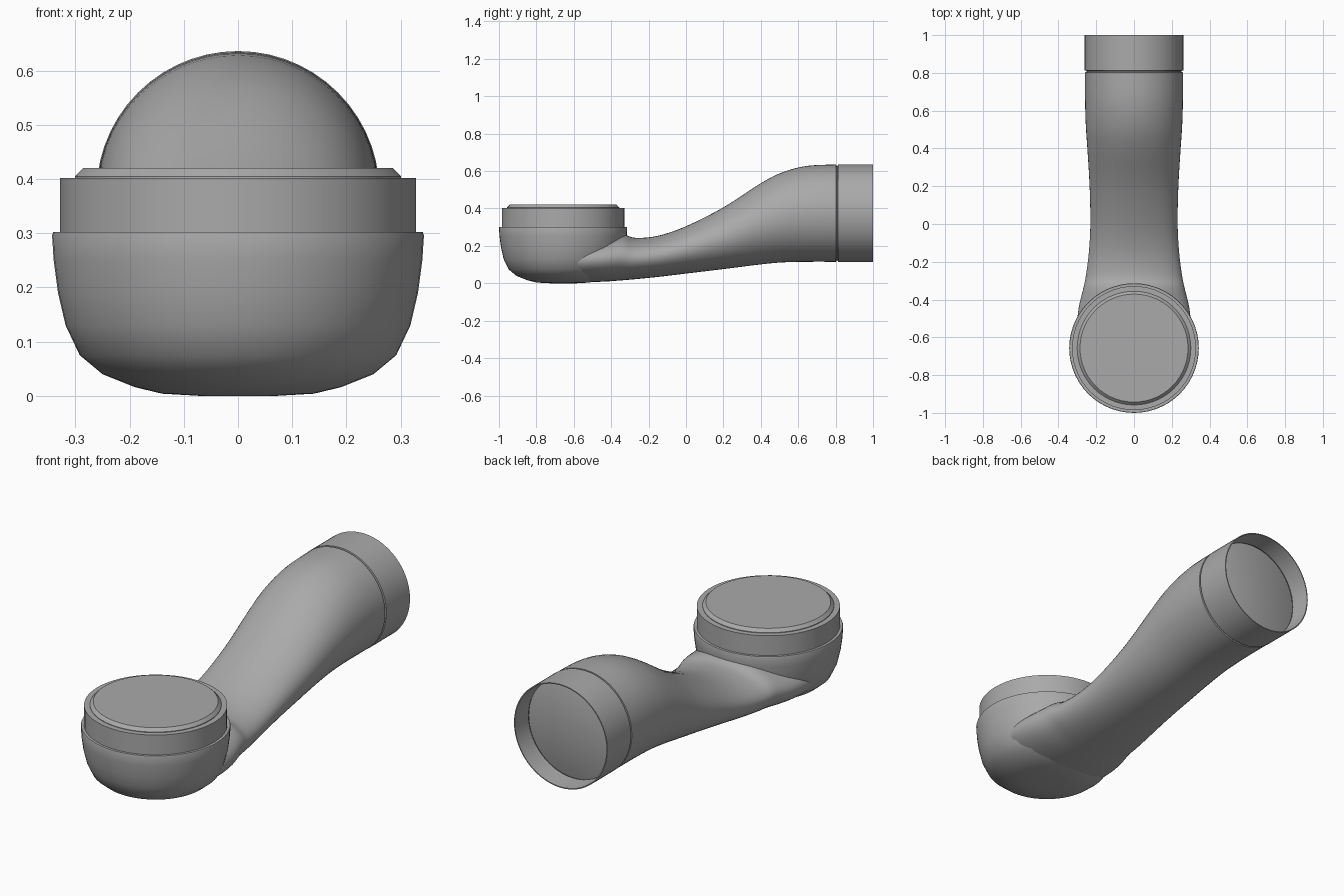
import bpy, bmesh, math
from mathutils import Matrix, Vector

if "Cube" in bpy.data.objects:
    bpy.data.objects.remove(bpy.data.objects["Cube"])

SIDES = 56
HEAD_Y = -0.657
PIPE_Z = 0.375

grey = bpy.data.materials.new("plain grey")
grey.use_nodes = True
colour = (0.4, 0.4, 0.4, 1)
grey.diffuse_color = colour
grey.node_tree.nodes["Principled BSDF"].inputs["Base Color"].default_value = colour


def skin(name, rings, cap_start=False, cap_end=False, angle=35):
    """Bridge a list of closed rings of points into a smooth-shaded object."""
    bm = bmesh.new()
    loops = [[bm.verts.new(p) for p in ring] for ring in rings]
    for a, b in zip(loops, loops[1:]):
        for i in range(SIDES):
            j = (i + 1) % SIDES
            bm.faces.new((a[i], a[j], b[j], b[i]))
    if cap_start:
        bm.faces.new(loops[0][::-1])
    if cap_end:
        bm.faces.new(loops[-1])
    mesh = bpy.data.meshes.new(name)
    bm.to_mesh(mesh)
    bm.free()
    mesh.materials.append(grey)
    obj = bpy.data.objects.new(name, mesh)
    bpy.context.collection.objects.link(obj)
    bpy.ops.object.select_all(action='DESELECT')
    obj.select_set(True)
    bpy.context.view_layer.objects.active = obj
    bpy.ops.object.shade_smooth_by_angle(angle=math.radians(angle))
    return obj


def turned(name, profile, place, **caps):
    """Revolve (radius, height) pairs about the local z axis."""
    turns = [math.tau * i / SIDES for i in range(SIDES)]
    rings = [[place @ Vector((r * math.cos(t), r * math.sin(t), h)) for t in turns]
             for r, h in profile]
    return skin(name, rings, **caps)


def spline(a, b, c, d, t):
    """Catmull-Rom blend between b and c."""
    return [0.5 * (2 * q + (r - p) * t + (2 * p - 5 * q + 4 * r - s) * t * t
                   + (3 * q - p - 3 * r + s) * t ** 3)
            for p, q, r, s in zip(a, b, c, d)]


# Head: rounded bowl, collar and chamfered lid
head = Matrix.Translation((0, HEAD_Y, 0))
turned("head_bowl",
       [(0.07, 0), (0.14, 0.004), (0.19, 0.016), (0.25, 0.04), (0.292, 0.075),
        (0.318, 0.13), (0.332, 0.19), (0.34, 0.25), (0.343, 0.296),
        (0.341, 0.302), (0.326, 0.302)],
       head, cap_start=True)
turned("head_collar", [(0.328, 0.296), (0.328, 0.402), (0.298, 0.402)], head)
turned("head_lid", [(0.301, 0.398), (0.301, 0.405), (0.286, 0.42)],
       head, cap_end=True, angle=25)

# Neck: lofted oval sections given as y, half width, bottom, top
sections = [(-0.66, 0.29, 0.01, 0.24), (-0.55, 0.302, 0.006, 0.245),
            (-0.44, 0.292, 0.009, 0.25), (-0.34, 0.268, 0.016, 0.262),
            (-0.27, 0.254, 0.022, 0.243), (-0.15, 0.239, 0.034, 0.254),
            (0.0, 0.231, 0.052, 0.305), (0.2, 0.235, 0.076, 0.406),
            (0.4, 0.247, 0.101, 0.535), (0.52, 0.255, 0.112, 0.595),
            (0.65, 0.259, 0.115, 0.628), (0.803, 0.26, 0.115, 0.635)]
padded = [sections[0]] + sections + [sections[-1]]
dense = [spline(*padded[k:k + 4], s / 4)
         for k in range(len(sections) - 1) for s in range(4)] + [sections[-1]]
rings = []
for y, half, low, high in dense:
    mid, tall = (low + high) / 2, (high - low) / 2
    rings.append([(half * math.sin(math.tau * i / SIDES), y,
                   mid + tall * math.cos(math.tau * i / SIDES))
                  for i in range(SIDES)])
skin("neck", rings, cap_start=True)

# Socket: thin-walled sleeve behind a narrow groove, closed by a recessed disc
sleeve = Matrix.Translation((0, 0, PIPE_Z)) @ Matrix.Rotation(-math.pi / 2, 4, 'X')
turned("socket_sleeve",
       [(0.26, 0.803), (0.252, 0.804), (0.252, 0.811), (0.261, 0.812),
        (0.261, 1.0), (0.256, 1.0), (0.25, 0.9)],
       sleeve)
turned("socket_disc", [(0.251, 0.897), (0.245, 0.9)], sleeve, cap_end=True)
